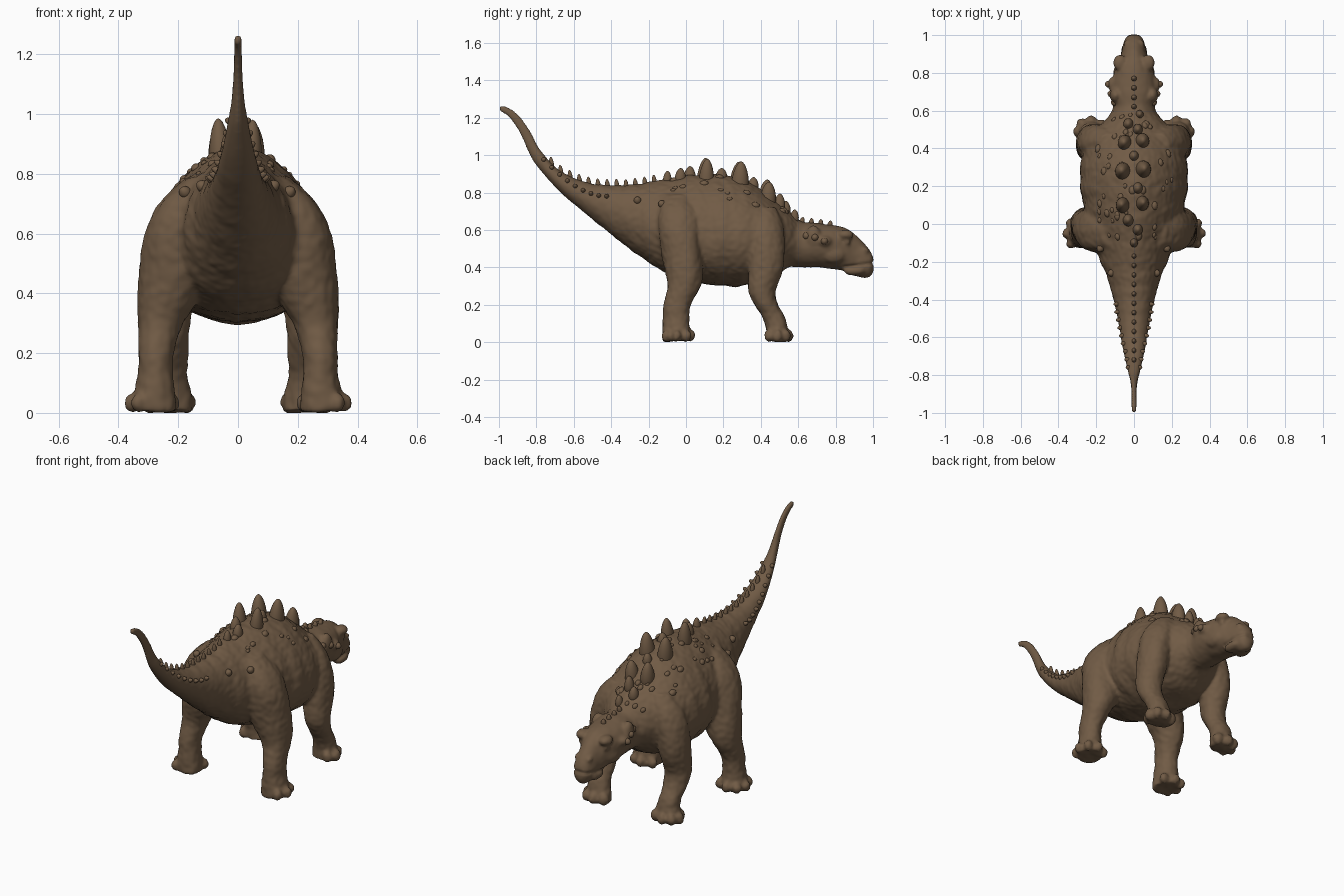
import bpy, bmesh, math, random
from mathutils import Vector, Matrix, noise
from mathutils.bvhtree import BVHTree

if "Cube" in bpy.data.objects:
    bpy.data.objects.remove(bpy.data.objects["Cube"])
random.seed(4)

skin = bpy.data.materials.new("brown hide")
BROWN = (0.165, 0.105, 0.06, 1)
skin.use_nodes = True
skin.diffuse_color = BROWN
skin.node_tree.nodes["Principled BSDF"].inputs["Base Color"].default_value = BROWN


def make_object(name, bm):
    bmesh.ops.recalc_face_normals(bm, faces=bm.faces)
    mesh = bpy.data.meshes.new(name)
    bm.to_mesh(mesh)
    bm.free()
    mesh.materials.append(skin)
    obj = bpy.data.objects.new(name, mesh)
    bpy.context.collection.objects.link(obj)
    mesh.shade_smooth()
    return obj


def refine(rows, steps=5):
    """Smooth curve through rows of section values."""
    out = []
    for i in range(len(rows) - 1):
        a, b, c, d = (rows[max(0, min(len(rows) - 1, i + k))] for k in (-1, 0, 1, 2))
        for s in range(steps):
            t = s / steps
            out.append([q + 0.5 * t * (r - p + t * (2*p - 5*q + 4*r - u + t * (3*(q - r) + u - p)))
                        for p, q, r, u in zip(a, b, c, d)])
    return out + [list(rows[-1])]


def loft(bm, rings):
    rings = [[bm.verts.new(p) for p in ring] for ring in rings]
    n = len(rings[0])
    for a, b in zip(rings, rings[1:]):
        for i in range(n):
            bm.faces.new((a[i], a[(i + 1) % n], b[(i + 1) % n], b[i]))
    bm.faces.new(rings[0])
    bm.faces.new(rings[-1][::-1])


def blob(bm, centre, size):
    mat = Matrix.Translation(centre) @ Matrix.Diagonal((*size, 1))
    bmesh.ops.create_icosphere(bm, subdivisions=3, radius=1, matrix=mat)


ANGLES = [i * math.tau / 32 for i in range(32)]


def trunk_ring(y, w, low, top, share):
    """Oval section whose upper half narrows to a roof over the trunk."""
    mid = low + (top - low) * share
    roof = 1 + 0.32 * max(0, min(1, (y + 0.4) * 4, (0.62 - y) * 6))
    ring = []
    for a in ANGLES:
        c, s = math.cos(a), math.sin(a)
        if s > 0:
            ring.append((w * math.copysign(abs(c) ** roof, c), y, mid + s * (top - mid)))
        else:
            ring.append((w * c, y, mid + s * (mid - low)))
    return ring


# Tail, trunk, neck and head: y, half width, bottom, top, height share of widest point
spine = [
    (-0.998, 0.013, 1.235, 1.268, 0.5), (-0.95, 0.014, 1.205, 1.255, 0.5),
    (-0.89, 0.014, 1.12, 1.212, 0.5), (-0.83, 0.02, 0.99, 1.125, 0.5),
    (-0.78, 0.033, 0.92, 1.03, 0.5), (-0.67, 0.058, 0.80, 0.915, 0.5),
    (-0.51, 0.085, 0.665, 0.85, 0.5), (-0.33, 0.125, 0.52, 0.84, 0.5),
    (-0.17, 0.192, 0.405, 0.86, 0.45), (0, 0.25, 0.33, 0.89, 0.42),
    (0.2, 0.283, 0.30, 0.895, 0.42), (0.35, 0.28, 0.305, 0.85, 0.44),
    (0.45, 0.245, 0.335, 0.785, 0.46), (0.54, 0.16, 0.395, 0.71, 0.48),
    (0.61, 0.113, 0.40, 0.65, 0.5), (0.68, 0.118, 0.40, 0.638, 0.52),
    (0.76, 0.115, 0.395, 0.63, 0.55), (0.84, 0.095, 0.38, 0.615, 0.5),
    (0.90, 0.07, 0.355, 0.582, 0.45), (0.955, 0.057, 0.343, 0.527, 0.45),
    (0.988, 0.045, 0.352, 0.487, 0.5), (1.003, 0.025, 0.385, 0.45, 0.5)]
body = bmesh.new()
loft(body, [trunk_ring(*row) for row in refine(spine)])

# Legs: z, centre x, centre y, half width, half depth
hind_leg = [(0.005, 0.28, -0.05, 0.075, 0.075), (0.06, 0.28, -0.05, 0.073, 0.075),
            (0.13, 0.277, -0.05, 0.063, 0.07), (0.2, 0.275, -0.045, 0.061, 0.072),
            (0.3, 0.263, -0.01, 0.075, 0.087), (0.38, 0.235, -0.01, 0.103, 0.103),
            (0.48, 0.208, -0.02, 0.122, 0.112), (0.6, 0.198, -0.035, 0.115, 0.117),
            (0.7, 0.17, -0.035, 0.095, 0.11), (0.79, 0.11, -0.04, 0.06, 0.08)]
fore_leg = [(0.005, 0.225, 0.487, 0.07, 0.062), (0.06, 0.226, 0.485, 0.068, 0.06),
            (0.13, 0.23, 0.47, 0.06, 0.058), (0.2, 0.233, 0.432, 0.066, 0.062),
            (0.27, 0.235, 0.41, 0.072, 0.07), (0.38, 0.23, 0.425, 0.082, 0.088),
            (0.5, 0.213, 0.43, 0.09, 0.098), (0.62, 0.18, 0.425, 0.085, 0.095),
            (0.72, 0.13, 0.41, 0.06, 0.07)]
for side in (-1, 1):
    for leg in (hind_leg, fore_leg):
        loft(body, [[(side * (x + rx * math.cos(a)), y + ry * math.sin(a), z) for a in ANGLES]
                    for z, x, y, rx, ry in refine(leg)])
        # Toes fan from the outside of the foot to its front
        z, x, y, rx, ry = leg[0]
        for deg in (-45, 0, 45, 90, 140):
            a = math.radians(deg)
            blob(body, (side * (x + rx * math.cos(a)), y + ry * math.sin(a), 0.034), (0.029, 0.028, 0.035))

    # Brow, eye, cheek, frill, nostril rim and jaw
    blob(body, (side * 0.075, 0.855, 0.575), (0.036, 0.045, 0.028))
    blob(body, (side * 0.082, 0.86, 0.535), (0.014, 0.02, 0.015))
    blob(body, (side * 0.075, 0.79, 0.47), (0.036, 0.07, 0.05))
    blob(body, (side * 0.098, 0.68, 0.56), (0.03, 0.042, 0.065))
    blob(body, (side * 0.11, 0.74, 0.54), (0.03, 0.04, 0.028))
    blob(body, (side * 0.037, 0.955, 0.49), (0.018, 0.024, 0.018))
    blob(body, (side * 0.04, 0.90, 0.382), (0.032, 0.06, 0.026))
hide = make_object("body", body)

# Merge into one skin
remesh = hide.modifiers.new("merge", 'REMESH')
remesh.mode = 'VOXEL'
remesh.voxel_size = 0.009
smooth = hide.modifiers.new("soften", 'SMOOTH')
smooth.iterations = 6
bpy.context.view_layer.objects.active = hide
hide.select_set(True)
for mod in ("merge", "soften"):
    bpy.ops.object.modifier_apply(modifier=mod)

# Wrinkled hide, rib folds and the mouth groove
sculpt = bmesh.new()
sculpt.from_mesh(hide.data)
sculpt.normal_update()
moves = []
for v in sculpt.verts:
    p = v.co
    bulk = min(1, max(0, (p.y + 0.75) * 2)) * (0.4 if p.y > 0.6 else 1)
    fold = noise.noise(Vector((abs(p.x) * 5, p.y * 15, p.z * 5)))
    grain = noise.noise(p * 35)
    d = bulk * (0.008 * fold + 0.003 * grain)
    if p.y > 0.85:
        line = 0.40 + 0.02 * (p.y - 0.85) / 0.13
        d -= 0.009 * math.exp(-((p.z - line) / 0.008) ** 2)
    moves.append(v.normal * d)
for v, m in zip(sculpt.verts, moves):
    v.co += m
    v.co.z = max(v.co.z, 0)
tree = BVHTree.FromBMesh(sculpt)
sculpt.to_mesh(hide.data)
sculpt.free()
hide.data.materials.clear()
hide.data.materials.append(skin)
hide.data.shade_smooth()


def knob(bm, origin, ray, radius, height, length=1.0, lean=None):
    """Blunt tapered spike standing on the skin where the ray lands."""
    hit, normal, _, _ = tree.ray_cast(Vector(origin), Vector(ray))
    if hit is None:
        return
    up = Vector(lean or normal).normalized()
    out = up.cross(Vector((0, 1, 0))).normalized()
    rot = Matrix((out, up.cross(out), up)).transposed().to_4x4()
    made = bmesh.ops.create_icosphere(bm, subdivisions=3, radius=1)["verts"]
    for v in made:
        taper = 1 - 0.2 * v.co.z
        v.co = Vector((v.co.x * radius * taper, v.co.y * radius * length * taper, v.co.z * height))
    bmesh.ops.transform(bm, matrix=Matrix.Translation(hit) @ rot, verts=made)


DOWN = (0, 0, -1)

# Tall back plates in a staggered double row: x, y, radius, height
plates = bmesh.new()
for x, y, r, h in [(0.0, -0.1, 0.02, 0.045), (0.02, -0.03, 0.026, 0.05), (-0.03, 0.02, 0.028, 0.055),
                   (-0.06, 0.1, 0.036, 0.105), (0.045, 0.11, 0.034, 0.095), (0.02, 0.19, 0.026, 0.04),
                   (-0.06, 0.28, 0.04, 0.105), (0.05, 0.29, 0.04, 0.105), (0, 0.36, 0.024, 0.04),
                   (-0.05, 0.43, 0.036, 0.085), (0.045, 0.44, 0.036, 0.08), (0.02, 0.5, 0.026, 0.055),
                   (-0.03, 0.53, 0.026, 0.045), (0.03, 0.58, 0.02, 0.04)]:
    knob(plates, (x, y, 3), DOWN, r, h, 1.15, (x, 0.05, 1))
make_object("back_plates", plates)

# Small crest knobs along the neck and tail
crest = bmesh.new()
for y in (0.62, 0.67, 0.72, 0.77):
    knob(crest, (0, y, 3), DOWN, 0.014, 0.024)
for i in range(12):
    knob(crest, (0, -0.72 + i * 0.05, 3), DOWN, 0.012, 0.034, 1.1, (0, -0.1, 1))
make_object("crest_knobs", crest)

# Rows of knobs on the sides of the tail, and horns behind the cheeks
sides = bmesh.new()
for s in (-1, 1):
    for i in range(9):
        y = -0.76 + i * 0.042
        z = 0.78 + 1.45 * max(0, -0.43 - y) ** 1.8
        knob(sides, (s * 2, y, z), (-s, 0, 0), 0.012, 0.014 + 0.001 * i)
    for y, z in ((-0.26, 0.76), (-0.13, 0.74)):
        knob(sides, (s * 2, y, z), (-s, 0, 0), 0.02, 0.02)
    for y, z, h in ((0.74, 0.54, 0.016), (0.69, 0.56, 0.014), (0.64, 0.57, 0.012)):
        knob(sides, (s * 2, y, z), (-s, 0, 0), 0.018, h)
make_object("side_knobs", sides)

# Scattered scutes over the shoulders and back
scutes = bmesh.new()
for i in range(46):
    y = random.uniform(-0.1, 0.58)
    reach = 0.2 if y < 0.42 else 0.11
    r = random.uniform(0.009, 0.018)
    knob(scutes, (random.uniform(-reach, reach), y, 3), DOWN, r, r * 0.7, 1.3)
make_object("back_scutes", scutes)
